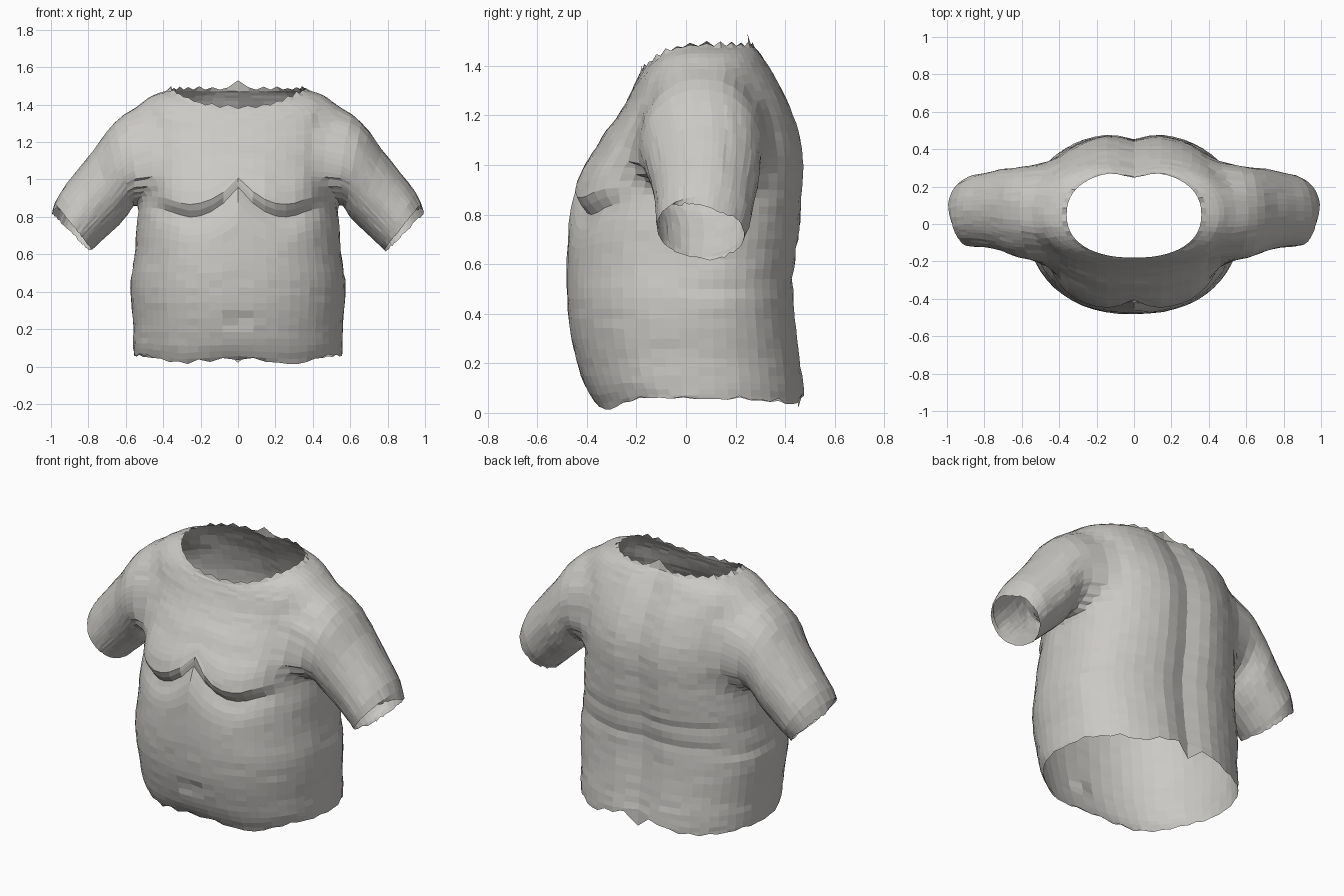
import bpy, bmesh, math, random
from mathutils import Vector

random.seed(4)
old = bpy.data.objects.get("Cube")
if old:
    bpy.data.objects.remove(old, do_unlink=True)

COLS = 56        # columns around the torso
STEPS = 3        # rows between two torso keys
HOLE_ROW, HOLE_HIGH, HOLE_WIDE = 31, 8, 6   # armhole centre row and half size
FOLD = .80       # height of the crease under the chest

# Torso keys: height, half width, front depth, back depth
TORSO = [(.05, .555, -.36, .48), (.12, .56, -.41, .475), (.22, .56, -.445, .46),
         (.34, .572, -.47, .445), (.46, .575, -.48, .435), (.58, .555, -.48, .44),
         (.70, .545, -.465, .455), (.80, .535, -.42, .465), (.90, .53, -.385, .47),
         (1.0, .53, -.365, .475), (1.1, .53, -.335, .465), (1.2, .535, -.285, .435),
         (1.3, .535, -.245, .39), (1.395, .525, -.215, .335), (1.45, .46, -.195, .30),
         (1.48, .36, -.18, .275)]
# Sleeve keys: top x, top z, bottom x, bottom z, centre y, half depth
SLEEVE = [(.63, 1.345, .565, .86, .06, .25), (.70, 1.26, .59, .81, .065, .235),
          (.77, 1.16, .635, .76, .075, .22), (.87, 1.035, .70, .70, .075, .20),
          (.95, .93, .765, .64, .07, .19), (.998, .83, .79, .62, .06, .175)]
# Hem height from front centre to back centre
HEM = [.035, .01, .06, .055, .05, .03, .10]


def loft(keys, steps):
    """Smoothly interpolated copies of the keys."""
    rows = []
    for i in range(len(keys) - 1):
        p = [keys[max(i - 1, 0)], keys[i], keys[i + 1], keys[min(i + 2, len(keys) - 1)]]
        for k in range(steps):
            t = k / steps
            rows.append(tuple(
                b + .5 * t * (c - a + t * (2 * a - 5 * b + 4 * c - d + t * (3 * (b - c) + d - a)))
                for a, b, c, d in zip(*p)))
    return rows + [keys[-1]]


def smooth(t):
    t = min(max(t, 0), 1)
    return t * t * (3 - 2 * t)


def bell(t):
    return math.exp(-t * t)


def power(v, e):
    return math.copysign(abs(v) ** e, v)


def hem_height(s, c):
    a = math.atan2(abs(c), -s) / math.pi * (len(HEM) - 1)
    i = min(int(a), len(HEM) - 2)
    return HEM[i] + (HEM[i + 1] - HEM[i]) * (a - i)


def torso_point(row, j, key):
    z, w, front, back = key
    angle = math.tau * j / COLS
    c, s = math.cos(angle), math.sin(angle)
    mid = .05
    x = w * power(c, .87)
    y = mid + (back - mid if s > 0 else mid - front) * power(s, .87)
    if s < 0:
        # chest: the rows bend to follow the crease below each side
        ax = abs(x)
        d = z - FOLD
        y -= (.068 * smooth(d / .06) * bell(max(d - .1, 0) / .14)
              * math.exp(-((ax - .24) / .2) ** 4))
        y += .025 * bell(x / .04) * bell((z - .24) / .03)
        lift = .16 * ((ax - .25) / .25) ** 2 if ax < .25 else .05 * smooth((ax - .25) / .2)
        z += lift * bell(d / .2) - .10 * smooth((z - 1.1) / .38) * s * s
    else:
        # spine groove
        y += .008 * s - .035 * bell(x / .085)
    # folds round the waist
    pinch = .02 * smooth((y + .1) / .25) * (
        bell((z - .5 - .07 * y) / .022) + .6 * bell((z - .62 - .1 * y) / .02))
    x, y = x * (1 - pinch), y * (1 - pinch)
    # uneven hem
    z += (hem_height(s, c) - .05) * max(0, 1 - row / 4)
    return Vector((x, y, z))


bm = bmesh.new()
grid = [[bm.verts.new(torso_point(r, j, key)) for j in range(COLS)]
        for r, key in enumerate(loft(TORSO, STEPS))]

# ragged neckline and hem, with the loose strip at the back
for j in range(COLS):
    neck, hem = grid[-1][j].co, grid[0][j].co
    neck.z += random.uniform(.005, .02) * (j % 2)
    hem.z += random.uniform(0, .02) * (j % 2)
grid[-1][COLS // 4].co.z = 1.53
grid[0][COLS // 4].co.z = .02

# Torso shell with two rounded armholes
for r in range(len(grid) - 1):
    for j in range(COLS):
        turn = (j + .5) % (COLS / 2)
        across = min(turn, COLS / 2 - turn) / HOLE_WIDE
        along = abs(r + .5 - HOLE_ROW) / HOLE_HIGH
        if across ** 2.5 + along ** 2.5 < 1:
            continue
        k = (j + 1) % COLS
        bm.faces.new((grid[r][j], grid[r][k], grid[r + 1][k], grid[r + 1][j]))
bmesh.ops.delete(bm, geom=[v for v in bm.verts if not v.link_faces], context='VERTS')


def add_sleeve(side):
    """Extrude the armhole edge ring by ring into a sleeve."""
    edges = [e for e in bm.edges if e.is_boundary
             and all(side * v.co.x > .38 and .8 < v.co.z < 1.45 for v in e.verts)]
    verts = {v for e in edges for v in e.verts}
    origin = sum((v.co for v in verts), Vector()) / len(verts)
    axis, spread = Vector((0, 0, .25)), .26
    rings = loft(SLEEVE, 2)
    for n, (tx, tz, bx, bz, cy, depth) in enumerate(rings):
        top, bottom = Vector((side * tx, cy, tz)), Vector((side * bx, cy, bz))
        centre, up = (top + bottom) / 2, (top - bottom) / 2
        out = bmesh.ops.extrude_edge_only(bm, edges=edges)["geom"]
        verts = {g for g in out if isinstance(g, bmesh.types.BMVert)} - verts
        edges = [e for e in {e for v in verts for e in v.link_edges}
                 if all(v in verts for v in e.verts)]
        for v in verts:
            rel = v.co - origin
            a = math.atan2(rel.y / spread, rel.dot(axis) / axis.length_squared)
            v.co = centre + up * math.cos(a) + Vector((0, depth * math.sin(a), 0))
        origin, axis, spread = centre, up, depth
    # cuff cut back at the front, slightly ragged
    for v in verts:
        cut = max(0, (origin.y + .05 - v.co.y) / depth)
        v.co += Vector((-side * .03, 0, .04)) * cut
        v.co.z -= random.uniform(0, .012)


for side in (1, -1):
    add_sleeve(side)

# Ease the shoulder seams, then roughen the cloth slightly
seam = [v for v in bm.verts if .4 < abs(v.co.x) < .68 and v.co.z > .84 and not v.is_boundary]
for _ in range(3):
    bmesh.ops.smooth_vert(bm, verts=seam, factor=.5,
                          use_axis_x=True, use_axis_y=True, use_axis_z=True)
for v in bm.verts:
    if not v.is_boundary:
        v.co += Vector([random.uniform(-.002, .002) for _ in range(3)])

bmesh.ops.recalc_face_normals(bm, faces=bm.faces)
belly = min(bm.faces, key=lambda f: f.calc_center_median().y)
if belly.normal.y > 0:
    bmesh.ops.reverse_faces(bm, faces=bm.faces)

mesh = bpy.data.meshes.new("torso_shell")
bm.to_mesh(mesh)
bm.free()
shell = bpy.data.objects.new("torso_shell", mesh)
bpy.context.collection.objects.link(shell)

# One pale warm grey
grey = bpy.data.materials.new("pale_grey")
grey.use_nodes = True
colour = (.6, .585, .56, 1)
grey.diffuse_color = colour
grey.node_tree.nodes["Principled BSDF"].inputs["Base Color"].default_value = colour
mesh.materials.append(grey)
